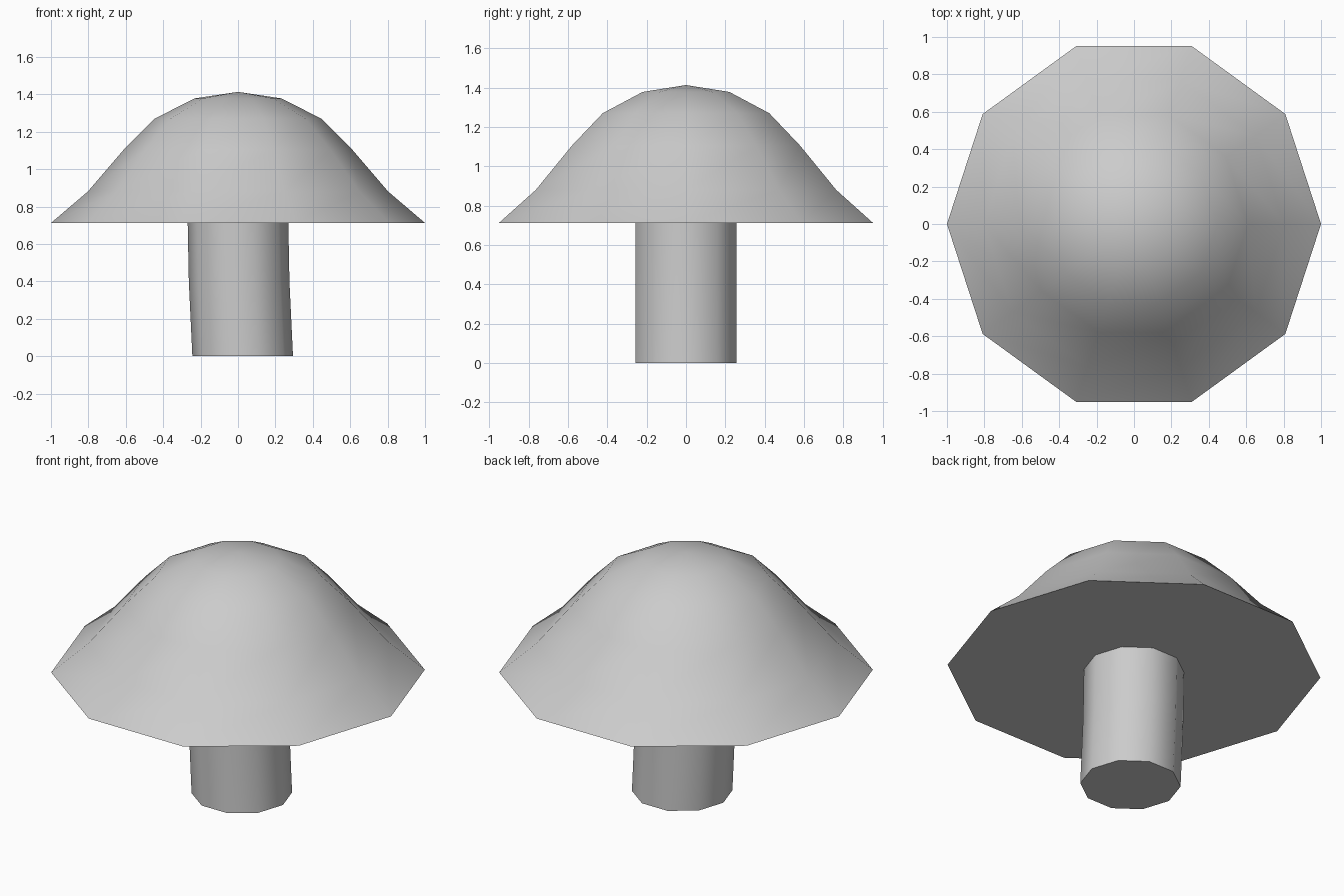
import bpy, bmesh, math

if "Cube" in bpy.data.objects:
    bpy.data.objects.remove(bpy.data.objects["Cube"])

SIDES = 10


def lathe(name, rings, tip=None):
    """Loft ten-sided rings given as (x offset, radius, height), bottom to top."""
    bm = bmesh.new()
    loops = []
    for cx, r, z in rings:
        loops.append([bm.verts.new((cx + r * math.cos(2 * math.pi * i / SIDES),
                                    r * math.sin(2 * math.pi * i / SIDES), z))
                      for i in range(SIDES)])
    for low, high in zip(loops, loops[1:]):
        for i in range(SIDES):
            j = (i + 1) % SIDES
            bm.faces.new((low[i], low[j], high[j], high[i]))
    bm.faces.new(loops[0][::-1])
    if tip is not None:
        top = bm.verts.new((0, 0, tip))
        for i in range(SIDES):
            bm.faces.new((loops[-1][i], loops[-1][(i + 1) % SIDES], top))
    else:
        bm.faces.new(loops[-1])
    bmesh.ops.recalc_face_normals(bm, faces=bm.faces)
    mesh = bpy.data.meshes.new(name)
    bm.to_mesh(mesh)
    bm.free()
    obj = bpy.data.objects.new(name, mesh)
    bpy.context.collection.objects.link(obj)
    bpy.ops.object.select_all(action='DESELECT')
    bpy.context.view_layer.objects.active = obj
    obj.select_set(True)
    bpy.ops.object.shade_smooth_by_angle(angle=math.radians(60))
    return obj


# Bell-shaped cap with a flat underside
lathe("cap", [(0, 1.0, 0.712), (0, 0.803, 0.88), (0, 0.61, 1.105),
              (0, 0.445, 1.27), (0, 0.232, 1.378)], tip=1.413)

# Slightly bent stem
lathe("stem", [(0.025, 0.269, 0.0), (0.006, 0.269, 0.40), (0, 0.269, 0.712)])
